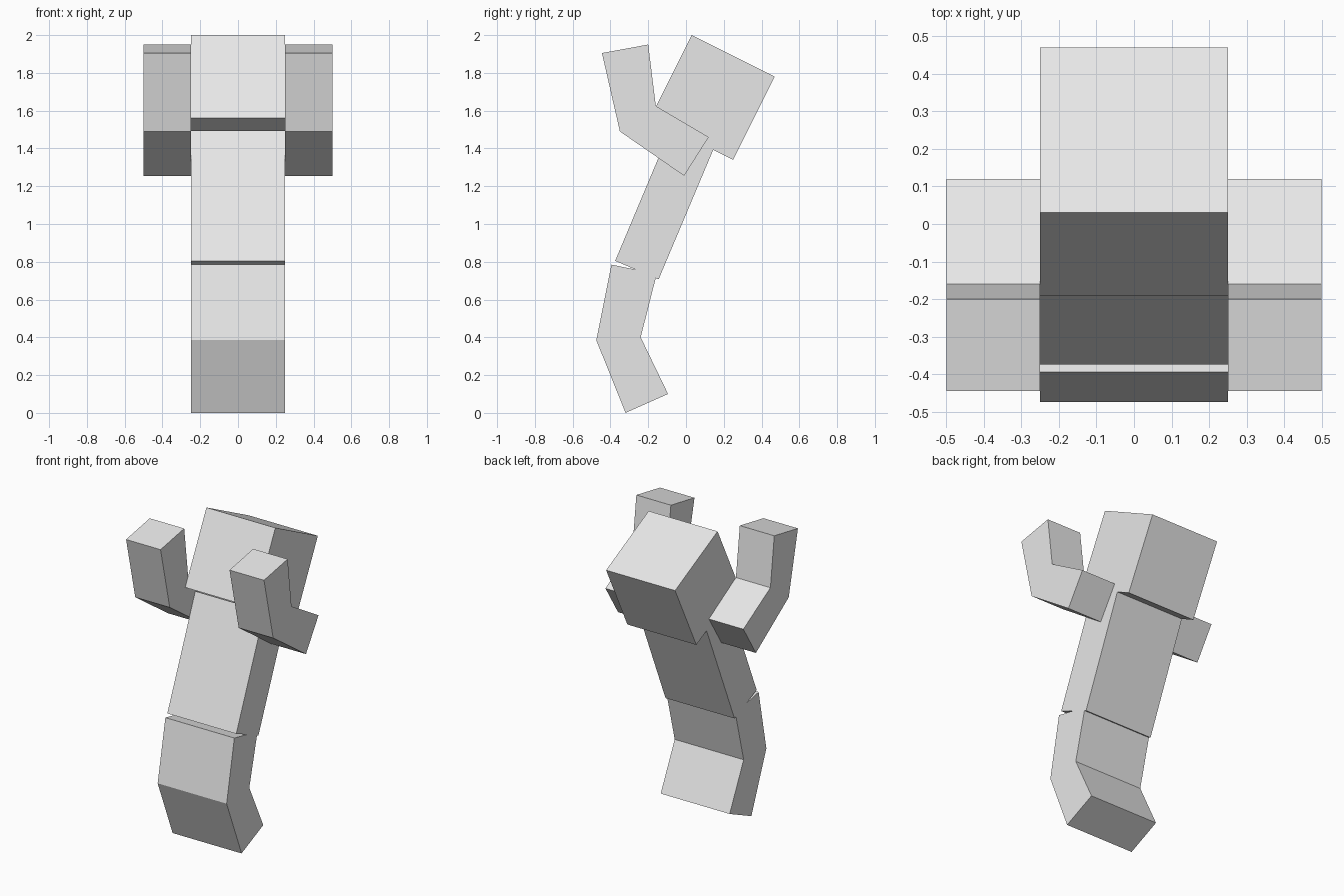
import bpy
import bmesh

if "Cube" in bpy.data.objects:
    bpy.data.objects.remove(bpy.data.objects["Cube"], do_unlink=True)

# Single plain grey
grey = bpy.data.materials.new("light_grey")
grey.use_nodes = True
color = (0.8, 0.8, 0.8, 1.0)
grey.diffuse_color = color
grey.node_tree.nodes["Principled BSDF"].inputs["Base Color"].default_value = color


def slab(name, profile, x0, x1):
    """Extrude a side profile of (y, z) points from x0 to x1."""
    bm = bmesh.new()
    face = bm.faces.new([bm.verts.new((x0, y, z)) for y, z in profile])
    new = bmesh.ops.extrude_face_region(bm, geom=[face])["geom"]
    verts = [v for v in new if isinstance(v, bmesh.types.BMVert)]
    bmesh.ops.translate(bm, verts=verts, vec=(x1 - x0, 0, 0))
    bmesh.ops.recalc_face_normals(bm, faces=bm.faces)
    mesh = bpy.data.meshes.new(name)
    bm.to_mesh(mesh)
    bm.free()
    mesh.materials.append(grey)
    obj = bpy.data.objects.new(name, mesh)
    bpy.context.collection.objects.link(obj)
    return obj


# Side profiles
head = [(0.03, 2.0), (0.47, 1.78), (0.25, 1.34), (-0.19, 1.56)]
torso = [(-0.375, 0.805), (-0.145, 0.707), (0.145, 1.395), (-0.085, 1.495)]
arm = [(-0.445, 1.905), (-0.2, 1.95), (-0.16, 1.625),
       (0.12, 1.46), (-0.01, 1.255), (-0.35, 1.49)]
leg = [(-0.395, 0.785), (-0.475, 0.385), (-0.32, 0.0),
       (-0.095, 0.1), (-0.24, 0.4), (-0.155, 0.735)]

# Head and leaning torso
slab("head", head, -0.25, 0.25)
slab("torso", torso, -0.25, 0.25)

# Raised bent arms and bent legs
for side, s in (("left", 1), ("right", -1)):
    slab(side + "_arm", arm, s * 0.25, s * 0.5)
    slab(side + "_leg", leg, 0, s * 0.25)
